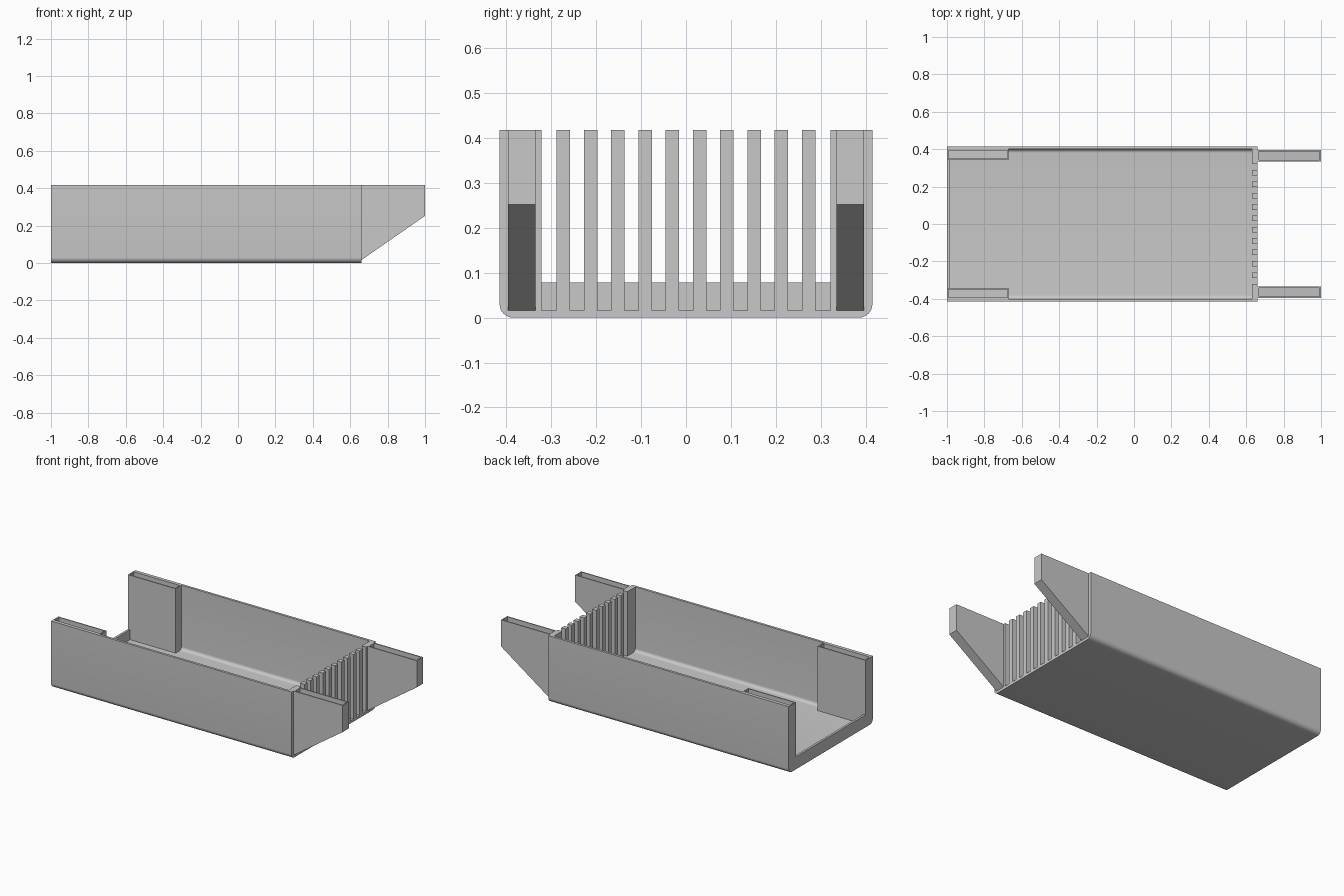
import bpy, bmesh, math
from math import pi, sin, cos

old = bpy.data.objects.get("Cube")
if old:
    bpy.data.objects.remove(old, do_unlink=True)

# Single plastic colour
grey = bpy.data.materials.new("light_grey_plastic")
grey.use_nodes = True
COLOUR = (0.58, 0.58, 0.58, 1)
grey.diffuse_color = COLOUR
grey.node_tree.nodes["Principled BSDF"].inputs["Base Color"].default_value = COLOUR

TOP, FLOOR = 0.418, 0.016      # rim and floor heights
BACK, END = -1.0, 0.66         # tray ends along x
OUT, INN = 0.415, 0.4          # outer and inner wall offsets


def finish(bm, name):
    bmesh.ops.recalc_face_normals(bm, faces=bm.faces)
    mesh = bpy.data.meshes.new(name)
    bm.to_mesh(mesh)
    bm.free()
    mesh.materials.append(grey)
    obj = bpy.data.objects.new(name, mesh)
    bpy.context.collection.objects.link(obj)
    return obj


def prism(points, axis, start, end):
    """Extrude a flat outline along x (points are y, z) or y (points are x, z)."""
    bm = bmesh.new()
    place = (lambda p: (start, *p)) if axis == "x" else (lambda p: (p[0], start, p[1]))
    face = bm.faces.new([bm.verts.new(place(p)) for p in points])
    made = bmesh.ops.extrude_face_region(bm, geom=[face])["geom"]
    for v in made:
        if isinstance(v, bmesh.types.BMVert):
            v.co["xyz".index(axis)] = end
    return bm


def box(name, x0, x1, y0, y1, z0, z1):
    outline = [(x0, z0), (x1, z0), (x1, z1), (x0, z1)]
    return finish(prism(outline, "y", y0, y1), name)


def pocketed(name, outline, y0, y1, bottom):
    """Block with a slot sunk into its top down to the height bottom(x)."""
    bm = prism(outline, "y", y0, y1)
    bmesh.ops.recalc_face_normals(bm, faces=bm.faces)
    top = max(bm.faces, key=lambda f: f.calc_center_median().z)
    bmesh.ops.inset_region(bm, faces=[top], thickness=0.01)
    bmesh.ops.inset_region(bm, faces=[top], thickness=0)
    for v in top.verts:
        v.co.z = bottom(v.co.x)
    return finish(bm, name)


def corner(y, z, r, a0, a1, steps=8):
    return [(y + r * cos(a0 + (a1 - a0) * i / steps),
             z + r * sin(a0 + (a1 - a0) * i / steps)) for i in range(steps + 1)]


# Tray: U-shaped channel with rounded lower corners
R, r = 0.03, 0.02
right_half = ([(INN, TOP), (OUT, TOP)] + corner(OUT - R, R, R, 0, -pi / 2))
inner_half = corner(INN - r, FLOOR + r, r, -pi / 2, 0)
profile = (right_half + [(-y, z) for y, z in reversed(right_half)]
           + [(-y, z) for y, z in reversed(inner_half)] + inner_half)
tray = finish(prism(profile, "x", BACK, END), "tray")
bpy.ops.object.select_all(action="DESELECT")
tray.select_set(True)
bpy.context.view_layer.objects.active = tray
bpy.ops.object.shade_smooth_by_angle(angle=math.radians(30))

# Low sill across the open end
box("end_sill", BACK, -0.986, -0.342, 0.342, FLOOR, 0.078)

# Slope shared by the undersides of the arms and the bottoms of their slots
slope = lambda x: FLOOR + (x - END) * (0.252 - FLOOR) / (1 - END)

post = [(BACK, FLOOR), (-0.67, FLOOR), (-0.67, TOP), (BACK, TOP)]
arm = [(END, FLOOR), (1, slope(1)), (1, TOP), (END, TOP)]
for side, s in (("left", 1), ("right", -1)):
    def span(a, b):
        return sorted((s * a, s * b))
    pocketed(side + "_socket_post", post, *span(0.342, INN), lambda x: 0.03)
    pocketed(side + "_arm", arm, *span(0.335, 0.396), lambda x: slope(x) + 0.015)
    box(side + "_corner_wall", 0.63, END, *span(0.322, INN), FLOOR, TOP)

# Grille of upright bars
for i in range(10):
    y = (i - 4.5) * 0.0607
    box("grille_bar_%d" % (i + 1), 0.63, END, y - 0.015, y + 0.015, FLOOR, TOP)
